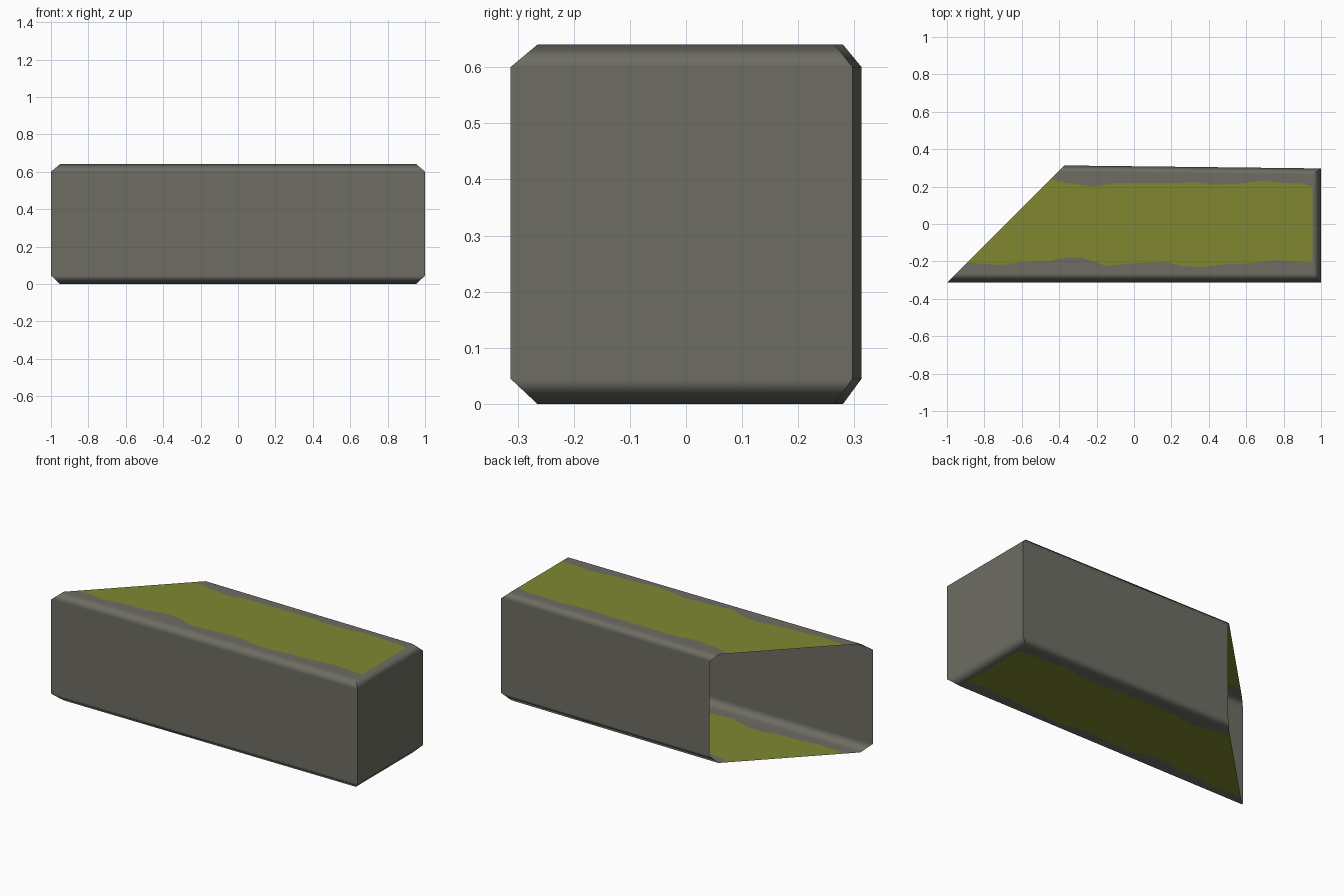
import bpy
from mathutils import Vector

if "Cube" in bpy.data.objects:
    bpy.data.objects.remove(bpy.data.objects["Cube"])


def make_material(name, rgb):
    m = bpy.data.materials.new(name)
    m.diffuse_color = (*rgb, 1.0)
    m.use_nodes = True
    m.node_tree.nodes["Principled BSDF"].inputs["Base Color"].default_value = m.diffuse_color
    return m


stone = make_material("grey_stone", (0.155, 0.153, 0.127))
moss = make_material("moss_green", (0.215, 0.245, 0.03))

# Plan outlines: open at the slanted left end (from last point back to first)
WALL = [(-1, -0.313), (1, -0.313), (1, 0.297), (-0.374, 0.313)]
CAP = [(-0.952, -0.265), (0.954, -0.265), (0.954, 0.265), (-0.407, 0.28)]
Z_BOTTOM, Z_LOW, Z_HIGH, Z_TOP = 0.0, 0.045, 0.60, 0.64

# Ragged moss borders, left to right
MOSS_FRONT = [(-0.892, -0.205), (-0.72, -0.22), (-0.6, -0.203), (-0.46, -0.2),
              (-0.37, -0.18), (-0.28, -0.179), (-0.2, -0.205), (-0.155, -0.224),
              (-0.02, -0.211), (0.165, -0.202), (0.25, -0.223), (0.36, -0.231),
              (0.49, -0.215), (0.6, -0.212), (0.76, -0.193), (0.954, -0.207)]
MOSS_BACK = [(-0.447, 0.24), (-0.37, 0.222), (-0.21, 0.199), (-0.1, 0.22),
             (0.165, 0.22), (0.35, 0.221), (0.42, 0.211), (0.55, 0.215),
             (0.68, 0.23), (0.8, 0.22), (0.9, 0.217), (0.954, 0.2)]

verts, index, faces, mats, normals = [], {}, [], [], []


def add_face(points, corner_normals, mat=0):
    """Add a face, sharing vertices, with one normal for each corner."""
    ids = []
    for p in points:
        if p not in index:
            index[p] = len(verts)
            verts.append(p)
        ids.append(index[p])
    faces.append(ids)
    mats.append(mat)
    normals.extend(corner_normals)


def at(p, z):
    return (p[0], p[1], z)


# Three upright walls, with softly shaded chamfers above and below
up, down = Vector((0, 0, 1)), Vector((0, 0, -1))
for i in range(3):
    a, b, ca, cb = WALL[i], WALL[i + 1], CAP[i], CAP[i + 1]
    n = Vector((b[1] - a[1], a[0] - b[0], 0)).normalized()
    add_face([at(a, Z_LOW), at(b, Z_LOW), at(b, Z_HIGH), at(a, Z_HIGH)], [n] * 4)
    add_face([at(a, Z_HIGH), at(b, Z_HIGH), at(cb, Z_TOP), at(ca, Z_TOP)], [n, n, up, up])
    add_face([at(ca, Z_BOTTOM), at(cb, Z_BOTTOM), at(b, Z_LOW), at(a, Z_LOW)], [down, down, n, n])

# Top and bottom: stone strip, moss, stone strip
strips = [(CAP[:2] + MOSS_FRONT[::-1], 0),
          (MOSS_FRONT + MOSS_BACK[::-1], 1),
          (CAP[2:] + MOSS_BACK, 0)]
for outline, mat in strips:
    add_face([at(p, Z_TOP) for p in outline], [up] * len(outline), mat)
    add_face([at(p, Z_BOTTOM) for p in outline[::-1]], [down] * len(outline), mat)

mesh = bpy.data.meshes.new("mossy_block")
mesh.from_pydata(verts, [], faces)
mesh.materials.append(stone)
mesh.materials.append(moss)
for poly, mat in zip(mesh.polygons, mats):
    poly.material_index = mat
    poly.use_smooth = True

# Upright corners stay sharp
for e in mesh.edges:
    v, w = (mesh.vertices[k].co for k in e.vertices)
    e.use_edge_sharp = abs(v.z - w.z) > 0.01
mesh.normals_split_custom_set(normals)

block = bpy.data.objects.new("mossy_block", mesh)
bpy.context.collection.objects.link(block)
